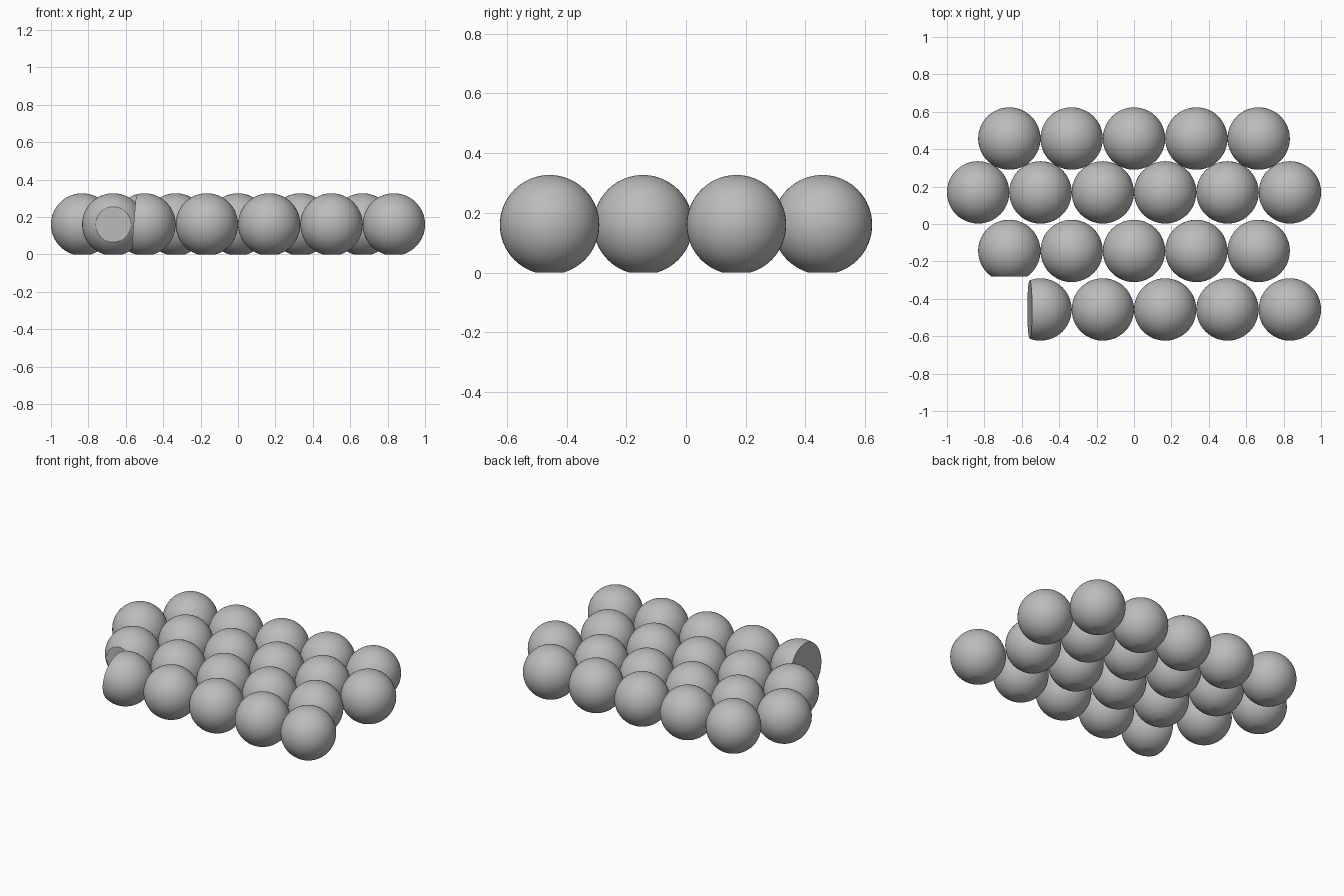
import bpy
import bmesh
import math
from mathutils import Vector

default = bpy.data.objects.get("Cube")
if default:
    bpy.data.objects.remove(default, do_unlink=True)

RADIUS = 1 / 6
CENTRE_Z = 0.16

grey = bpy.data.materials.new("plain grey")
grey.use_nodes = True
colour = (0.5, 0.5, 0.5, 1)
grey.diffuse_color = colour
grey.node_tree.nodes["Principled BSDF"].inputs["Base Color"].default_value = colour


def slice_off(bm, point, normal):
    """Remove everything on the normal side of a plane and cap the opening."""
    geom = bm.verts[:] + bm.edges[:] + bm.faces[:]
    cut = bmesh.ops.bisect_plane(bm, geom=geom, dist=1e-5, plane_co=point,
                                 plane_no=normal, clear_outer=True)["geom_cut"]
    edges = [e for e in cut if isinstance(e, bmesh.types.BMEdge)]
    bmesh.ops.contextual_create(bm, geom=edges)


def make_ball(name, centre, side_cut=None):
    """A ball with a flat foot, and optionally one sliced side."""
    bm = bmesh.new()
    bmesh.ops.create_uvsphere(bm, u_segments=48, v_segments=32, radius=RADIUS)
    slice_off(bm, Vector((0, 0, -CENTRE_Z)), Vector((0, 0, -1)))
    if side_cut:
        slice_off(bm, *side_cut)
    bmesh.ops.recalc_face_normals(bm, faces=bm.faces)
    mesh = bpy.data.meshes.new(name)
    bm.to_mesh(mesh)
    bm.free()
    mesh.materials.append(grey)
    ball = bpy.data.objects.new(name, mesh)
    ball.location = centre
    bpy.context.collection.objects.link(ball)
    ball.select_set(True)
    bpy.context.view_layer.objects.active = ball


# Rows from front to back: name, y, x of the first ball, number of balls
rows = [
    ("front_row", -0.457, -0.5, 5),
    ("second_row", -0.144, -4 * RADIUS, 5),
    ("third_row", 0.169, -5 * RADIUS, 6),
    ("back_row", 0.457, -4 * RADIUS, 5),
]

# The two balls beside the empty corner are sliced
tilt = math.radians(4.8)
side_cuts = {
    "front_row_ball_1": (Vector((-0.058, 0, 0)),
                         Vector((-math.cos(tilt), 0, math.sin(tilt)))),
    "second_row_ball_1": (Vector((0, -0.137, 0)), Vector((0, -1, 0))),
}

bpy.ops.object.select_all(action="DESELECT")
for row, y, first_x, count in rows:
    for i in range(count):
        name = f"{row}_ball_{i + 1}"
        make_ball(name, (first_x + 2 * RADIUS * i, y, CENTRE_Z), side_cuts.get(name))

bpy.ops.object.shade_smooth_by_angle(angle=math.radians(30))
